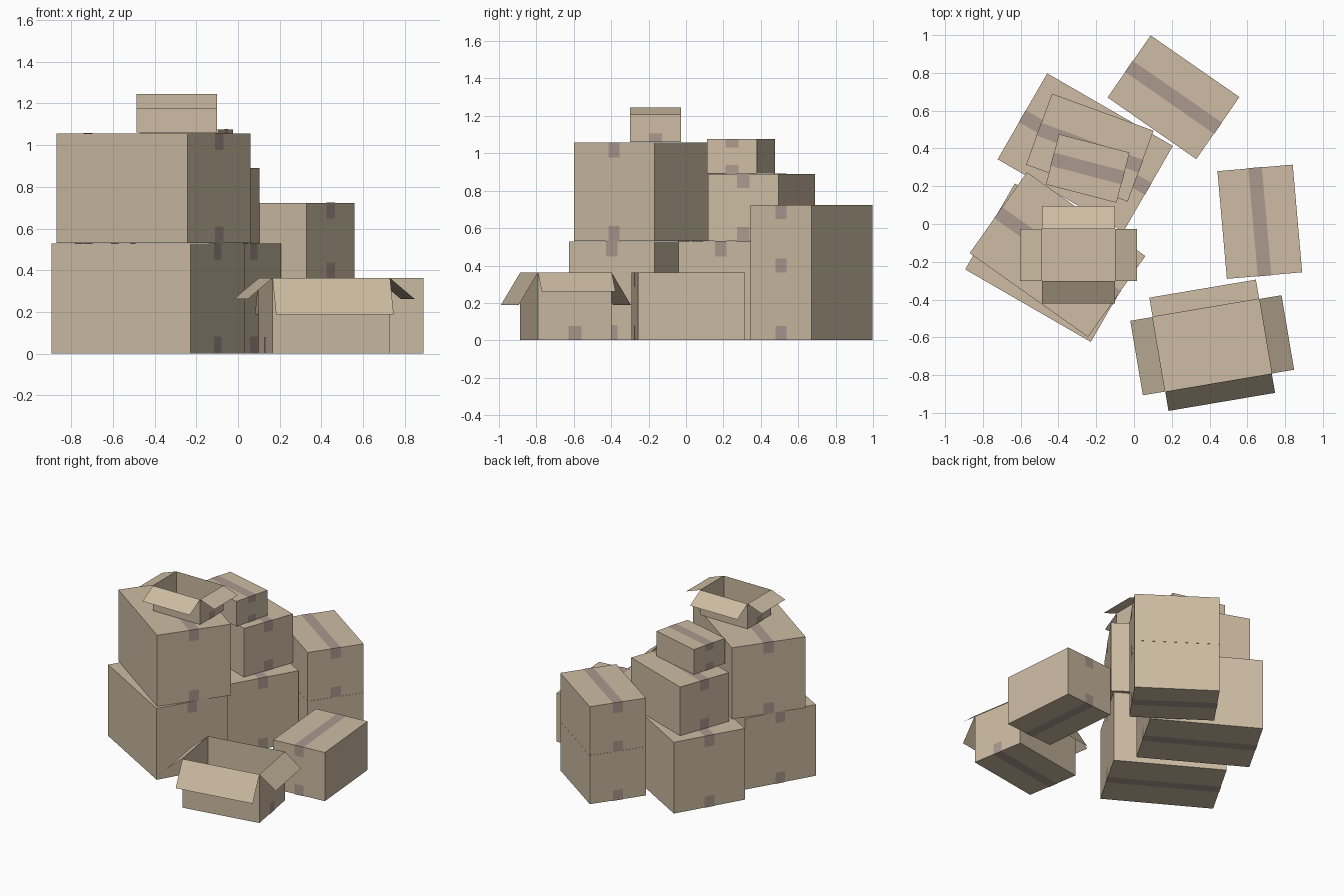
import bpy, bmesh, math

if "Cube" in bpy.data.objects:
    bpy.data.objects.remove(bpy.data.objects["Cube"])


def material(name, rgb):
    m = bpy.data.materials.new(name)
    m.diffuse_color = (*rgb, 1)
    m.use_nodes = True
    m.node_tree.nodes["Principled BSDF"].inputs["Base Color"].default_value = m.diffuse_color
    return m


CARD = material("cardboard", (0.61, 0.503, 0.366))
TAPE = material("packing_tape", (0.41, 0.318, 0.275))

# carton sizes: length, width, height, tape tab drop
LARGE = (0.768, 0.525, 0.527, 0.08)
MEDIUM = (0.572, 0.40, 0.36, 0.075)
SMALL = (0.386, 0.275, 0.185, 0.046)
TAPE_WIDTH = 0.072
GAP = 0.0015


def mesh_object(name, quads, mat, place):
    bm = bmesh.new()
    for q in quads:
        bm.faces.new([bm.verts.new(p) for p in q])
    bmesh.ops.remove_doubles(bm, verts=bm.verts, dist=1e-5)
    me = bpy.data.meshes.new(name)
    bm.to_mesh(me)
    bm.free()
    me.materials.append(mat)
    ob = bpy.data.objects.new(name, me)
    x, y, z, angle = place
    ob.location = (x, y, z)
    ob.rotation_euler.z = math.radians(angle)
    bpy.context.collection.objects.link(ob)
    return ob


def rect(x, y, z, flip=False):
    """Horizontal rectangle centred on the origin."""
    q = [(-x, -y, z), (x, -y, z), (x, y, z), (-x, y, z)]
    return q[::-1] if flip else q


def carton(name, size, place, flaps=None, top_tape=True):
    length, width, h, drop = size
    a, b = length / 2, width / 2
    low, top = rect(a, b, 0), rect(a, b, h)

    # floor and four walls
    quads = [rect(a, b, 0, True)]
    for i in range(4):
        j = (i + 1) % 4
        quads.append([low[i], low[j], top[j], top[i]])
    if flaps is None:
        quads.append(top)
    mesh_object(name, quads, CARD, place)

    # flaps folded outwards: (reach, fall) for long sides and for ends
    if flaps:
        (lr, lf), (er, ef) = flaps
        panels = []
        for s in (-1, 1):
            long_flap = [(-a, s * b, h), (-a, s * (b + lr), h - lf),
                         (a, s * (b + lr), h - lf), (a, s * b, h)]
            end_flap = [(s * a, b, h), (s * (a + er), b, h - ef),
                        (s * (a + er), -b, h - ef), (s * a, -b, h)]
            for q in (long_flap, end_flap):
                panels.append(q if s < 0 else q[::-1])
        mesh_object(name + "_flaps", panels, CARD, place)

    # tape strip underneath, over the top, and tabs down both ends
    w, e = TAPE_WIDTH / 2, a + GAP
    closed = flaps is None and top_tape
    strips = [rect(e, w, -GAP, True)]
    spans = [(-GAP, drop)]
    if closed:
        strips.append(rect(e, w, h + GAP))
        spans.append((h - drop, h + GAP))
    for z0, z1 in spans:
        for s in (-1, 1):
            strips.append([(s * e, -s * w, z0), (s * e, s * w, z0),
                           (s * e, s * w, z1), (s * e, -s * w, z1)])
    mesh_object(name + "_tape", strips, TAPE, place)


G = 0.002  # ground clearance for the tape

# left stack
carton("left_lower_box", LARGE, (-0.43, -0.205, G, -30))
carton("left_upper_box", LARGE, (-0.405, -0.162, 0.53, -35.3))
carton("top_open_box", SMALL, (-0.293, -0.163, 1.061, 0),
       flaps=((0.121, 0.07), (0.117, 0.042)))

# back stack
carton("back_lower_box", LARGE, (-0.258, 0.378, G, -30))
carton("back_middle_box", MEDIUM, (-0.234, 0.404, 0.53, -20))
carton("back_top_box", SMALL, (-0.245, 0.294, 0.891, -14.6))

# right rear pair
carton("rear_lower_box", MEDIUM, (0.209, 0.671, G, -34.8), top_tape=False)
carton("rear_upper_box", MEDIUM, (0.209, 0.671, 0.363, -34.8))

# single boxes on the floor
carton("side_box", MEDIUM, (0.666, 0.012, G, -85))
carton("front_open_box", MEDIUM, (0.414, -0.642, G, 9.6),
       flaps=((0.104, 0.173), (0.12, 0.10)))
